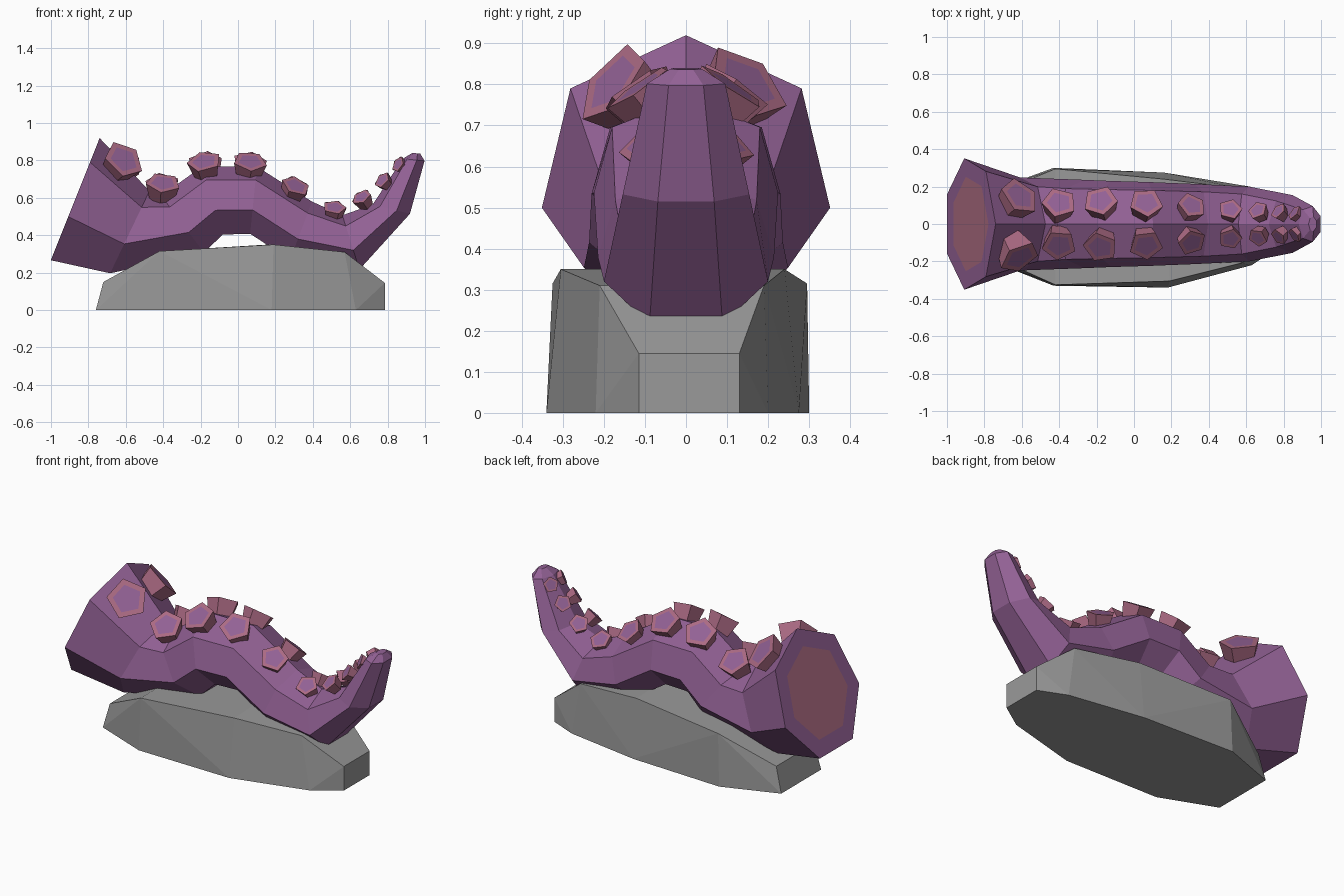
import bpy, bmesh, random
from math import sin, cos, radians, pi
from mathutils import Vector

if "Cube" in bpy.data.objects:
    bpy.data.objects.remove(bpy.data.objects["Cube"])

random.seed(4)


def material(name, rgb):
    m = bpy.data.materials.new(name)
    m.diffuse_color = (*rgb, 1)
    m.use_nodes = True
    m.node_tree.nodes["Principled BSDF"].inputs["Base Color"].default_value = m.diffuse_color
    return m


SKIN = material("purple_skin", (0.29, 0.12, 0.30))
RIM = material("pink_rim", (0.41, 0.145, 0.23))
FLESH = material("cut_flesh", (0.41, 0.15, 0.22))
STONE = material("grey_stone", (0.32, 0.32, 0.32))


def finish(name, bm, mats):
    bmesh.ops.recalc_face_normals(bm, faces=bm.faces)
    mesh = bpy.data.meshes.new(name)
    bm.to_mesh(mesh)
    bm.free()
    for m in mats:
        mesh.materials.append(m)
    ob = bpy.data.objects.new(name, mesh)
    bpy.context.collection.objects.link(ob)
    return ob


def ring(centre, u, v, ru, rv, n, turn=0.0):
    """Points of an n-sided ellipse, the first one along u."""
    return [centre + u * ru * cos(turn + 2 * pi * i / n) + v * rv * sin(turn + 2 * pi * i / n)
            for i in range(n)]


def loft(name, rings, mats, first_mat=0, last_mat=0):
    """Skin a list of rings and close both ends."""
    bm = bmesh.new()
    loops = [[bm.verts.new(p) for p in r] for r in rings]
    for a, b in zip(loops, loops[1:]):
        n = len(a)
        for i in range(n):
            j = (i + 1) % n
            bm.faces.new((a[i], a[j], b[j], b[i]))
    bm.faces.new(loops[0]).material_index = first_mat
    bm.faces.new(loops[-1]).material_index = last_mat
    return finish(name, bm, mats)


# Tentacle: seven-sided sections (centre x, z, up direction x, z, height radius, width radius)
Y = Vector((0, 1, 0))
sections = [
    (-0.877, 0.576, 0.371, 0.929, 0.37, 0.36),
    (-0.584, 0.405, 0.43, 0.90, 0.257, 0.255),
    (-0.290, 0.451, -0.60, 0.80, 0.20, 0.242),
    (-0.134, 0.576, -0.29, 0.957, 0.20, 0.236),
    (0.082, 0.578, 0.10, 0.995, 0.19, 0.23),
    (0.334, 0.416, 0.35, 0.937, 0.175, 0.22),
    (0.606, 0.354, -0.30, 0.954, 0.16, 0.205),
    (0.825, 0.538, -0.97, 0.24, 0.108, 0.158),
    (0.942, 0.803, -0.99, 0.10, 0.062, 0.098),
    (0.955, 0.838, -0.99, 0.10, 0.022, 0.04),
]
rings = [ring(Vector((x, 0, z)), Vector((ux, 0, uz)), Y, rz, ry, 7)
         for x, z, ux, uz, rz, ry in sections]
c = Vector((-0.877, 0, 0.576))
rings.insert(0, [c + (p - c) * 0.72 for p in rings[0]])  # flesh inset in the cut end
loft("tentacle", rings, [SKIN, FLESH], first_mat=1)

# Suckers: flared five-sided cups in two rows (x, half spacing, z, lean towards +x, radius)
cups = [
    (-0.61, 0.15, 0.805, 38, 0.115),
    (-0.40, 0.115, 0.68, 5, 0.095),
    (-0.18, 0.125, 0.795, -10, 0.095),
    (0.065, 0.115, 0.795, 8, 0.093),
    (0.31, 0.10, 0.665, 24, 0.08),
    (0.515, 0.08, 0.55, 5, 0.065),
    (0.66, 0.075, 0.605, -30, 0.056),
    (0.77, 0.07, 0.695, -50, 0.05),
    (0.855, 0.062, 0.78, -62, 0.045),
]
for side, label in ((1, "back"), (-1, "front")):
    for k, (x, y, z, lean, r) in enumerate(cups):
        lean, tilt = radians(lean), radians(34)
        if k == 0 and side < 0:  # the largest front cup leans further out
            y, tilt = 0.18, radians(46)
        n = Vector((sin(lean) * cos(tilt), side * sin(tilt), cos(lean) * cos(tilt)))
        u = Y.cross(n).normalized()
        v = n.cross(u)
        top, turn = Vector((x, side * y, z)), random.uniform(0, 2 * pi)
        base = top - n * r * 1.15
        loft(f"sucker_{label}_{k + 1}",
             [ring(base, u, v, r * 0.68, r * 0.68, 5, turn),
              ring(top, u, v, r, r, 5, turn),
              ring(top, u, v, r * 0.7, r * 0.7, 5, turn)],
             [RIM, SKIN], last_mat=1)

# Rock: convex boulder with a flat underside
foot = [(0.785, -0.115), (0.785, 0.13), (0.62, 0.20), (0.16, 0.275), (-0.43, 0.30),
        (-0.76, 0.18), (-0.76, -0.20), (-0.43, -0.33), (0.18, -0.34), (0.63, -0.22)]
crown = [(0.785, -0.115, 0.145), (0.785, 0.13, 0.145), (0.57, -0.21, 0.31), (0.57, 0.19, 0.31),
         (0.19, -0.305, 0.35), (0.16, 0.24, 0.35), (-0.42, -0.325, 0.315), (-0.42, 0.295, 0.315),
         (-0.72, -0.19, 0.15), (-0.72, 0.17, 0.15)]
bm = bmesh.new()
for p in [(x, y, 0) for x, y in foot] + crown:
    bm.verts.new(p)
bmesh.ops.convex_hull(bm, input=bm.verts)
bmesh.ops.dissolve_limit(bm, angle_limit=radians(2), verts=bm.verts, edges=bm.edges)
finish("rock", bm, [STONE])
